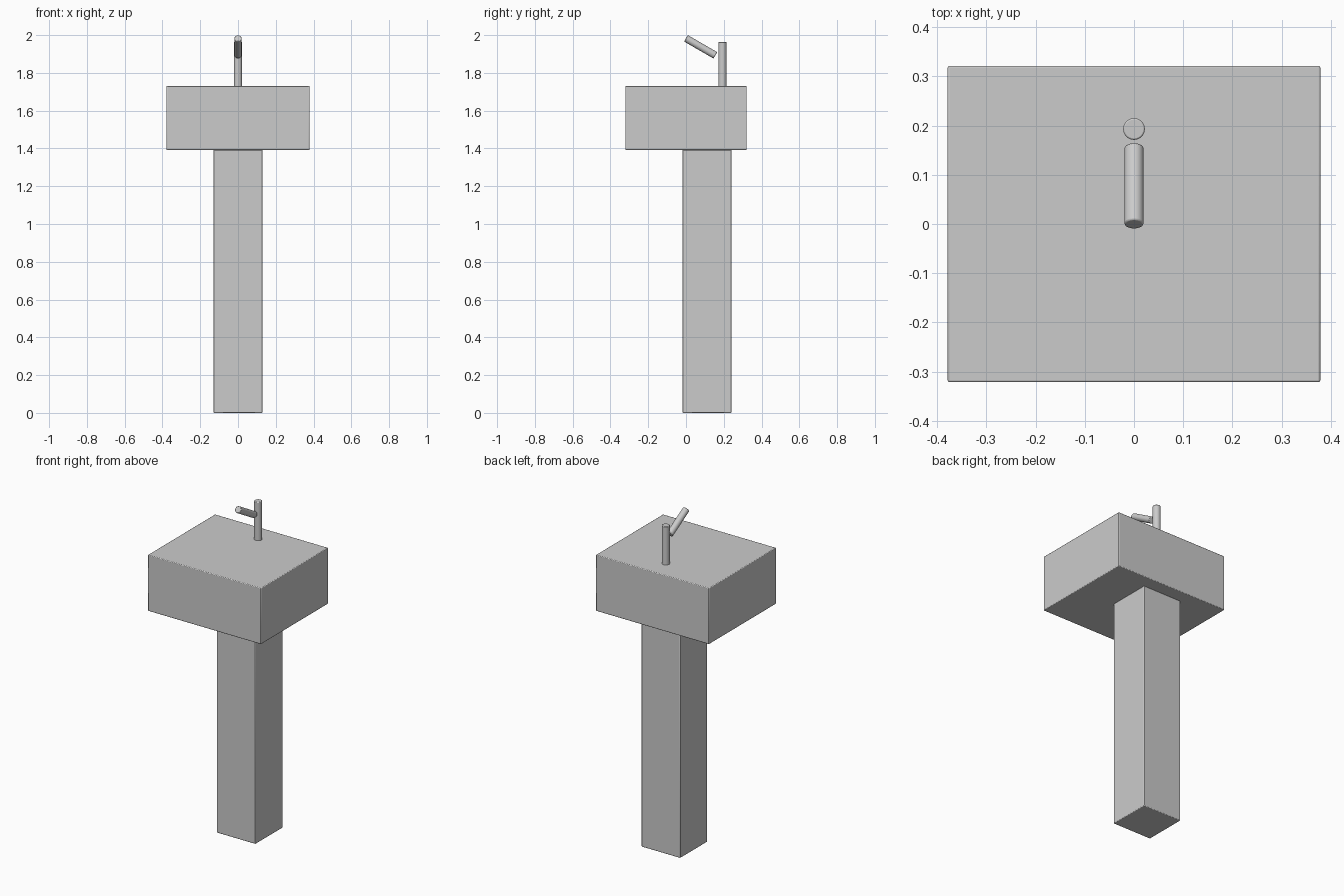
import bpy
import math

if "Cube" in bpy.data.objects:
    bpy.data.objects.remove(bpy.data.objects["Cube"])

grey = bpy.data.materials.new("plain grey")
grey.diffuse_color = (0.6, 0.6, 0.6, 1.0)
grey.use_nodes = True
grey.node_tree.nodes["Principled BSDF"].inputs["Base Color"].default_value = grey.diffuse_color


def finish(obj, name, bevel):
    obj.name = name
    obj.data.materials.append(grey)
    mod = obj.modifiers.new("soft edges", 'BEVEL')
    mod.width = bevel
    mod.segments = 2
    mod.limit_method = 'ANGLE'
    mod.angle_limit = math.radians(40)
    bpy.ops.object.shade_smooth_by_angle(angle=math.radians(35))


def box(name, size, centre):
    bpy.ops.mesh.primitive_cube_add(size=1, location=centre)
    obj = bpy.context.object
    obj.scale = size
    bpy.ops.object.transform_apply(location=False, rotation=False, scale=True)
    finish(obj, name, 0.004)


def rod(name, radius, length, centre, tilt=0.0):
    bpy.ops.mesh.primitive_cylinder_add(vertices=32, radius=radius, depth=length,
                                        location=centre, rotation=(tilt, 0, 0))
    finish(bpy.context.object, name, 0.003)


# Pedestal, set towards the back under the basin
box("pedestal", (0.26, 0.26, 1.392), (0, 0.111, 0.696))

# Solid basin block
box("basin", (0.757, 0.643, 0.34), (0, 0, 1.561))

# Upright tap post standing on the basin
rod("tap_post", 0.022, 0.235, (0, 0.193, 1.8455))

# Tilted spout, rising towards the front
rod("tap_spout", 0.0195, 0.18, (0, 0.0775, 1.938), math.radians(60))
